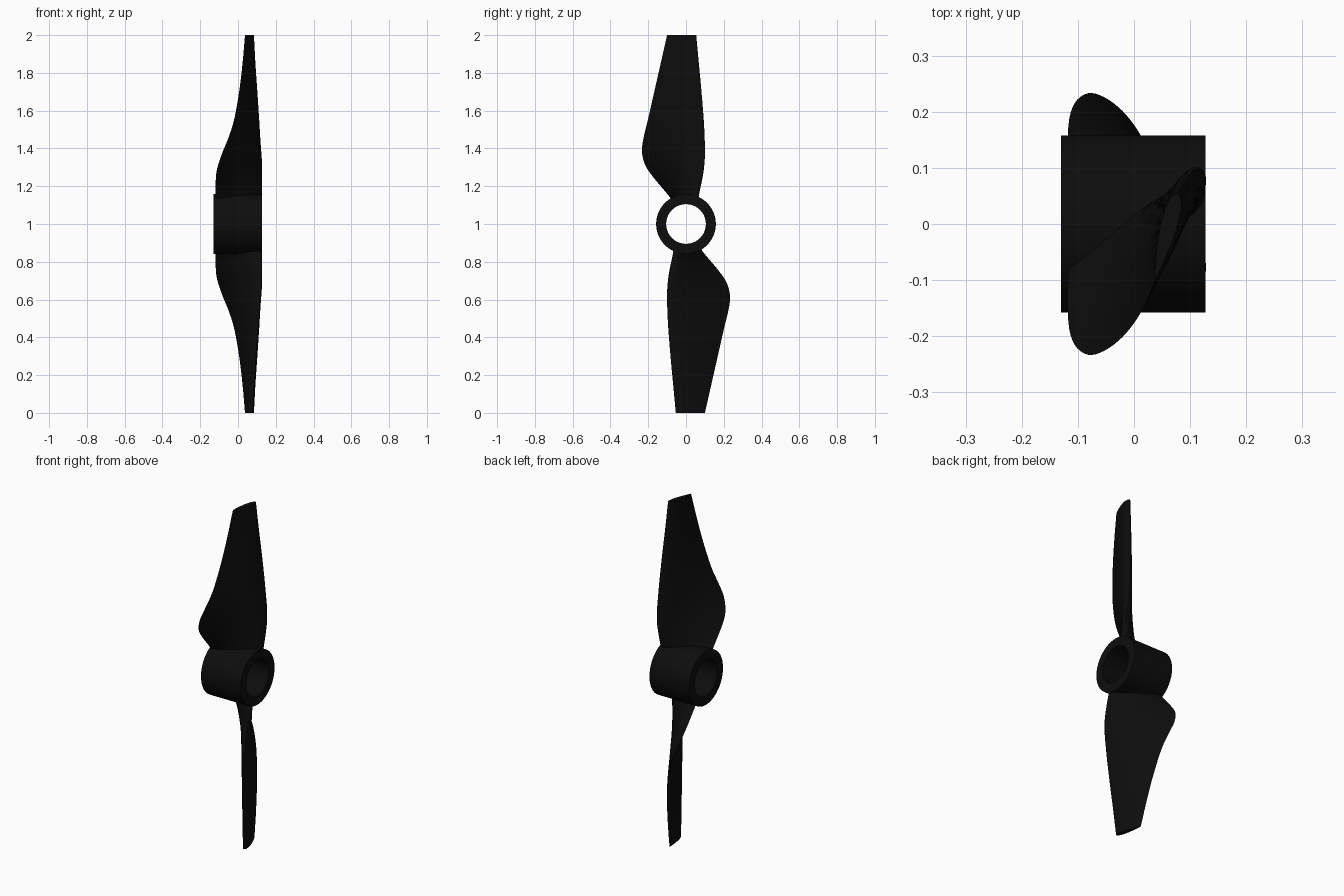
import bpy, bmesh, math
from mathutils import Vector

if "Cube" in bpy.data.objects:
    bpy.data.objects.remove(bpy.data.objects["Cube"])

mat = bpy.data.materials.new("black")
mat.diffuse_color = (0.004, 0.004, 0.004, 1)
mat.use_nodes = True
mat.node_tree.nodes["Principled BSDF"].inputs["Base Color"].default_value = mat.diffuse_color


def finish(name, bm, angle):
    bmesh.ops.recalc_face_normals(bm, faces=bm.faces[:])
    me = bpy.data.meshes.new(name)
    bm.to_mesh(me)
    bm.free()
    ob = bpy.data.objects.new(name, me)
    bpy.context.collection.objects.link(ob)
    me.materials.append(mat)
    bpy.ops.object.select_all(action='DESELECT')
    bpy.context.view_layer.objects.active = ob
    ob.select_set(True)
    bpy.ops.object.shade_smooth_by_angle(angle=math.radians(angle))
    return ob


def bridge(bm, a, b):
    n = len(a)
    for i in range(n):
        bm.faces.new((a[i], a[(i + 1) % n], b[(i + 1) % n], b[i]))


# hub: open tube along x
bm = bmesh.new()
rings = []
for x, r in [(-0.13, 0.158), (0.127, 0.158), (0.127, 0.105), (-0.13, 0.105)]:
    rings.append([bm.verts.new((x, r * math.cos(2 * math.pi * i / 64),
                                1 + r * math.sin(2 * math.pi * i / 64))) for i in range(64)])
for k in range(4):
    bridge(bm, rings[k], rings[(k + 1) % 4])
finish("hub", bm, 30)

# blade stations: z, trailing x, y, leading x, y, thickness
STATIONS = [
    (1.115, -0.117, -0.066, 0.124, 0.050, 0.062),
    (1.16, -0.118, -0.100, 0.124, 0.063, 0.062),
    (1.25, -0.117, -0.175, 0.124, 0.085, 0.062),
    (1.31, -0.106, -0.215, 0.123, 0.095, 0.060),
    (1.38, -0.082, -0.233, 0.118, 0.100, 0.058),
    (1.45, -0.053, -0.226, 0.112, 0.099, 0.055),
    (1.55, -0.021, -0.202, 0.105, 0.094, 0.050),
    (1.70, 0.006, -0.168, 0.095, 0.082, 0.043),
    (1.85, 0.024, -0.134, 0.085, 0.068, 0.036),
    (2.00, 0.037, -0.100, 0.077, 0.054, 0.030),
]


def smooth_stations(pts, steps):
    # Catmull-Rom through the stations
    p = [Vector(s) for s in pts]
    p = [p[0] * 2 - p[1]] + p + [p[-1] * 2 - p[-2]]
    out = []
    for i in range(1, len(p) - 2):
        a, b, c, d = p[i - 1:i + 3]
        for k in range(steps):
            t = k / steps
            out.append(0.5 * (2 * b + (c - a) * t + (2 * a - 5 * b + 4 * c - d) * t * t
                              + (3 * b - a - 3 * c + d) * t ** 3))
    return out + [p[-2]]


def section(st, n=14):
    # airfoil loop, round nose at the leading edge
    z, tx, ty, lx, ly, th = st
    te, le = Vector((tx, ty, z)), Vector((lx, ly, z))
    chord = te - le
    nrm = Vector((-chord.y, chord.x, 0)).normalized()
    loop = []
    for i in range(2 * n):
        s = (1 - math.cos(math.pi * i / n)) / 2
        h = 5 * th * (0.2969 * math.sqrt(s) - 0.126 * s - 0.3516 * s ** 2
                      + 0.2843 * s ** 3 - 0.1036 * s ** 4)
        loop.append(le + chord * s + nrm * (h if i <= n else -h))
    return loop


# two blades, the lower turned half round the hub axis
for name, sgn in (("upper_blade", 1), ("lower_blade", -1)):
    bm = bmesh.new()
    loops = []
    for st in smooth_stations(STATIONS, 4):
        loops.append([bm.verts.new((v.x, sgn * v.y, 1 + sgn * (v.z - 1))) for v in section(st)])
    for a, b in zip(loops, loops[1:]):
        bridge(bm, a, b)
    bm.faces.new(loops[0])
    bm.faces.new(loops[-1])
    finish(name, bm, 45)
